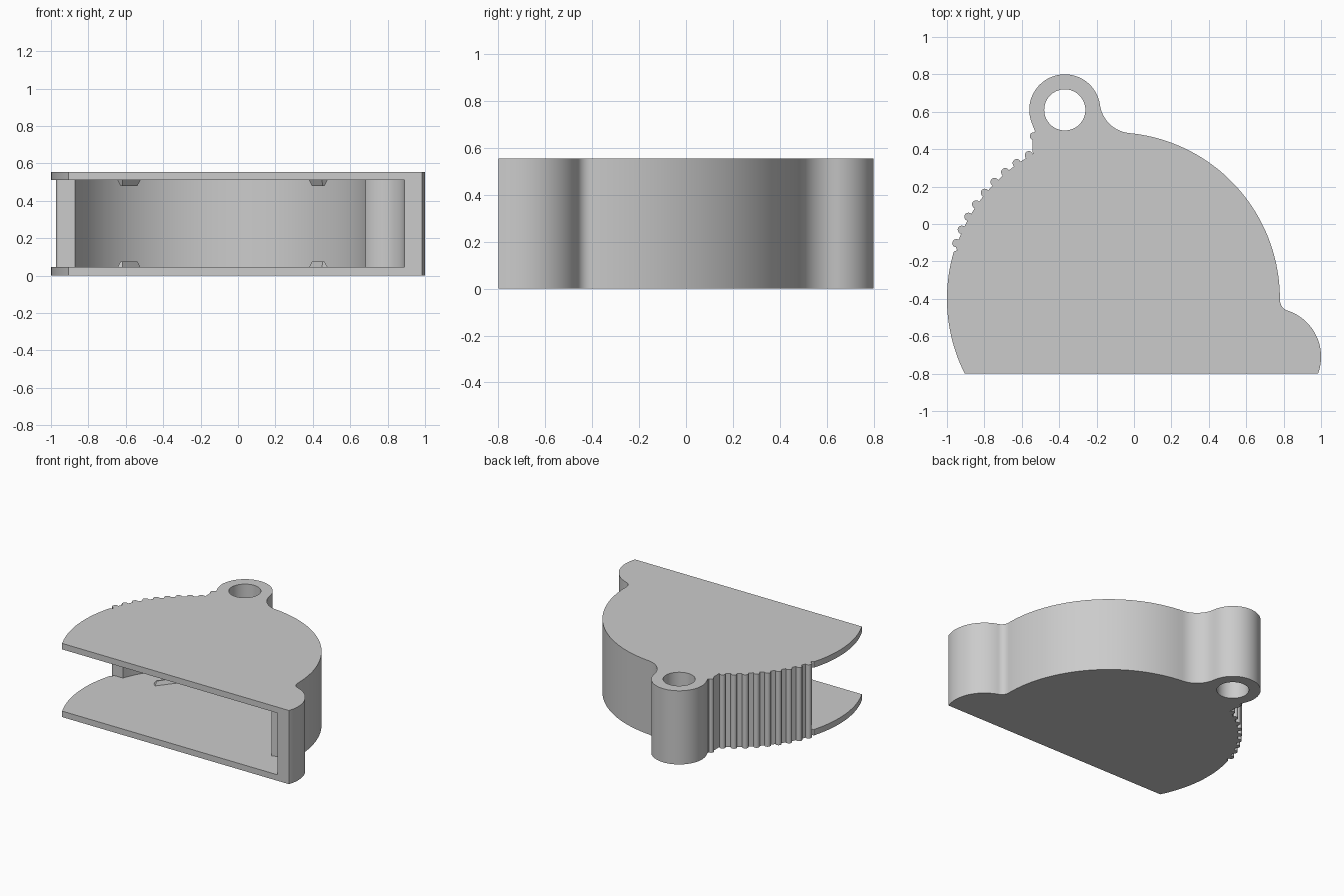
import bpy, bmesh
from math import radians, degrees, cos, sin, asin, atan2
from mathutils import Vector, Matrix

cube = bpy.data.objects.get("Cube")
if cube:
    bpy.data.objects.remove(cube, do_unlink=True)

# Main dimensions
HEIGHT, PLATE, FRONT = 0.555, 0.045, -0.8
DISC, DISC_R, INNER_R = Vector((-0.11, -0.40)), 0.89, 0.81
LOBE, LOBE_R, LOBE_INNER = Vector((0.74, -0.71)), 0.26, 0.15
RING, RING_R, HOLE_R = Vector((-0.37, 0.61)), 0.19, 0.11
WALL_END = -0.125

grey = bpy.data.materials.new("light grey plastic")
grey.use_nodes = True
grey.diffuse_color = (0.6, 0.6, 0.6, 1)
grey.node_tree.nodes["Principled BSDF"].inputs["Base Color"].default_value = (0.6, 0.6, 0.6, 1)


def polar(c, r, deg):
    return c + r * Vector((cos(radians(deg)), sin(radians(deg))))


def arc(c, r, start, end, step=3):
    n = max(2, round(abs(end - start) / step))
    return [polar(c, r, start + (end - start) * i / n) for i in range(n + 1)]


def angle(c, p):
    return degrees(atan2(p.y - c.y, p.x - c.x))


def meet(c1, r1, c2, r2):
    """Crossing of two circles, on the left of the line c1 to c2."""
    d = c2 - c1
    a = (r1 * r1 - r2 * r2 + d.length_squared) / (2 * d.length)
    h = max(r1 * r1 - a * a, 0) ** 0.5
    d.normalize()
    return c1 + a * d + h * Vector((-d.y, d.x))


def fillet(c, before, after):
    """Concave arc between two round parts of a counter-clockwise outline."""
    r = (c - before[0]).length - before[1]
    start, end = angle(c, before[0]), angle(c, after[0])
    if start < end:
        start += 360
    return arc(c, r, start, end, 6)


def finish(name, bm):
    bmesh.ops.recalc_face_normals(bm, faces=bm.faces)
    mesh = bpy.data.meshes.new(name)
    bm.to_mesh(mesh)
    bm.free()
    mesh.materials.append(grey)
    ob = bpy.data.objects.new(name, mesh)
    bpy.context.collection.objects.link(ob)
    return ob


def prism(name, points, z0, z1):
    bm = bmesh.new()
    face = bm.faces.new([bm.verts.new((p.x, p.y, z0)) for p in points])
    new = bmesh.ops.extrude_face_region(bm, geom=[face])["geom"]
    bmesh.ops.translate(bm, vec=(0, 0, z1 - z0),
                        verts=[v for v in new if isinstance(v, bmesh.types.BMVert)])
    return finish(name, bm)


# Outer outline: lobe, disc, hanging ring, grip ridges, disc again
f1 = meet(DISC, DISC_R + 0.06, LOBE, LOBE_R + 0.06)
f2 = meet(RING, RING_R + 0.175, DISC, DISC_R + 0.175)
outline = arc(LOBE, LOBE_R, degrees(asin((FRONT - LOBE.y) / LOBE_R)), angle(LOBE, f1))
outline += fillet(f1, (LOBE, LOBE_R), (DISC, DISC_R))[1:]
outline += arc(DISC, DISC_R, angle(DISC, f1), angle(DISC, f2), 2)[1:]
outline += fillet(f2, (DISC, DISC_R), (RING, RING_R))[1:]
outline += arc(RING, RING_R, angle(RING, f2), 203)[1:]
outline.append(Vector((-0.53, 0.497)))
outline += arc(Vector((-0.537, 0.47)), 0.02, 80, 250, 20)
for i in range(9):
    a = 120.5 + 5 * i
    outline += arc(polar(DISC, 0.891, a), 0.022, a - 105, a + 105, 20)
outline.append(polar(DISC, 0.875, 162.8))
outline += arc(DISC, DISC_R, 163.5, 180 - degrees(asin((FRONT - DISC.y) / DISC_R)), 2)

# Inner pocket, open to the front and along the left-hand side
cusp = meet(DISC, INNER_R, LOBE, LOBE_INNER)
pocket = [Vector((LOBE.x + LOBE_INNER, -1))]
pocket += arc(LOBE, LOBE_INNER, 0, angle(LOBE, cusp))
pocket += arc(DISC, INNER_R, angle(DISC, cusp),
              180 - degrees(asin((WALL_END - DISC.y) / INNER_R)), 2)[1:]
pocket += [Vector((-1.2, WALL_END)), Vector((-1.2, -1))]

# Case body with the pocket and ring hole cut out
body = prism("case_body", outline, 0, HEIGHT)
cutters = [prism("pocket_cutter", pocket, PLATE, HEIGHT - PLATE),
           prism("hole_cutter", arc(RING, HOLE_R, 0, 360, 6)[:-1], -0.1, HEIGHT + 0.1)]
bpy.context.view_layer.objects.active = body
for cutter in cutters:
    cutter.hide_render = True
    mod = body.modifiers.new("cut", "BOOLEAN")
    mod.object, mod.operation, mod.solver = cutter, "DIFFERENCE", "EXACT"
    bpy.ops.object.modifier_apply(modifier=mod.name)
    bpy.data.objects.remove(cutter, do_unlink=True)

bpy.ops.object.select_all(action="DESELECT")
body.select_set(True)
bpy.ops.object.shade_smooth_by_angle(angle=radians(30))

# Small tapered retaining bumps on both inside faces
for side, a in (("left", 26), ("right", 142)):
    for level, z, up in (("lower", PLATE, 1), ("upper", HEIGHT - PLATE, -1)):
        bm = bmesh.new()
        bmesh.ops.create_cube(bm, size=1)
        for v in bm.verts:
            top = v.co.z > 0
            v.co.x *= 0.012 if top else 0.035
            v.co.y *= 0.13 if top else 0.16
            v.co.z = up * (0.03 if top else -0.003)
        p = polar(DISC, 0.6, a)
        bm.transform(Matrix.Translation((p.x, p.y, z)) @ Matrix.Rotation(radians(a), 4, "Z"))
        finish(f"{level}_{side}_retaining_bump", bm)
